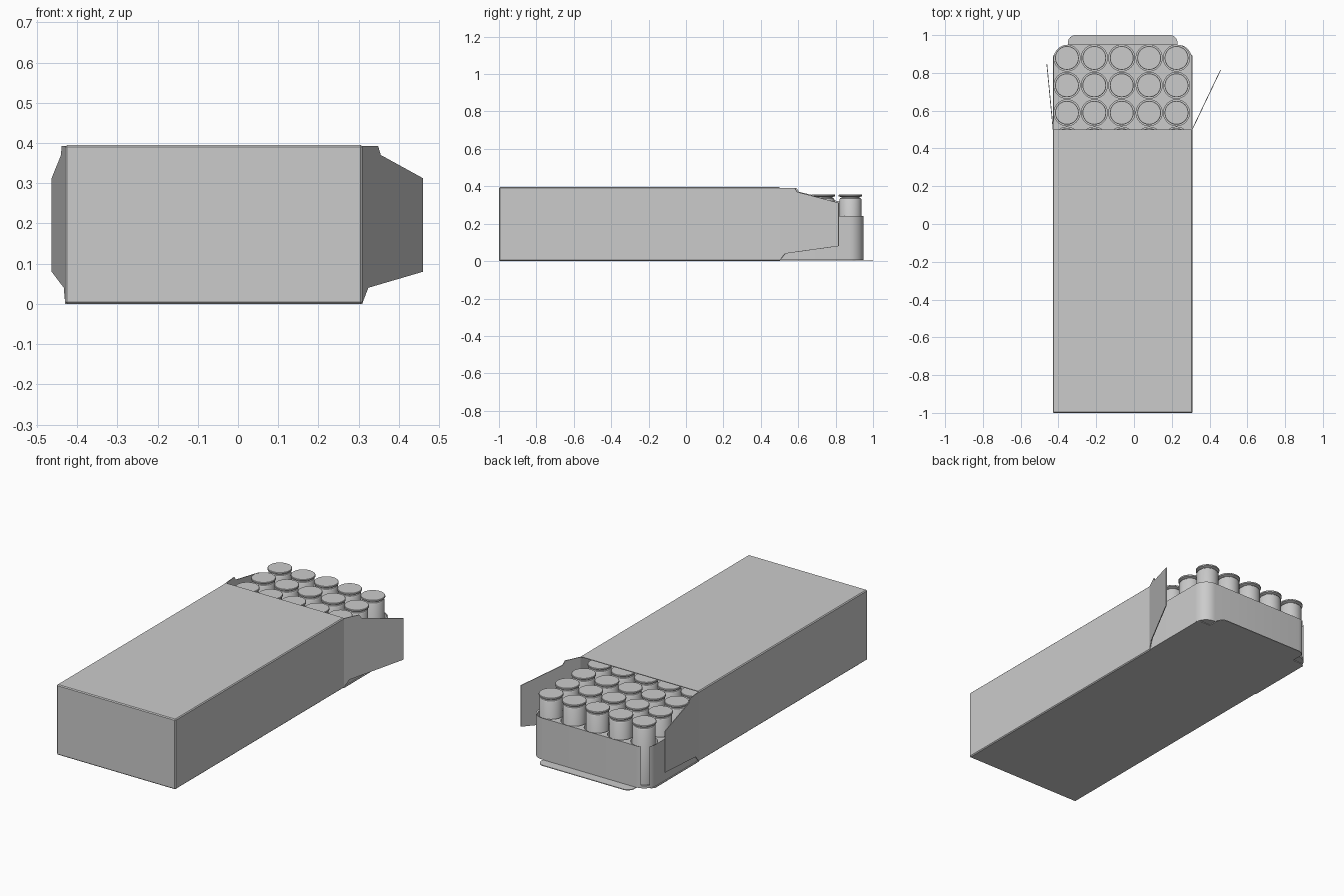
import bpy, bmesh, math
from mathutils import Matrix

if "Cube" in bpy.data.objects:
    bpy.data.objects.remove(bpy.data.objects["Cube"])

X0, X1, H, OPEN = -0.43, 0.31, 0.395, 0.5
T = 0.004
PITCH, COLS, ROWS = 0.145, 5, 10
VX, VY = -0.355, 0.879


def finish(bm, name, smooth=False):
    bmesh.ops.recalc_face_normals(bm, faces=bm.faces)
    me = bpy.data.meshes.new(name)
    bm.to_mesh(me)
    bm.free()
    ob = bpy.data.objects.new(name, me)
    bpy.context.collection.objects.link(ob)
    if smooth:
        bpy.ops.object.select_all(action='DESELECT')
        bpy.context.view_layer.objects.active = ob
        ob.select_set(True)
        bpy.ops.object.shade_smooth_by_angle(angle=math.radians(35))
    return ob


def prism(points, depth):
    """Flat outline in XY pulled up by depth."""
    bm = bmesh.new()
    face = bm.faces.new([bm.verts.new((x, y, 0)) for x, y in points])
    ext = bmesh.ops.extrude_face_region(bm, geom=[face])
    verts = [v for v in ext['geom'] if isinstance(v, bmesh.types.BMVert)]
    bmesh.ops.translate(bm, vec=(0, 0, depth), verts=verts)
    return bm


def arc(cx, cy, r, a0, a1, n=8):
    return [(cx + r * math.cos(math.radians(a0 + (a1 - a0) * i / n)),
             cy + r * math.sin(math.radians(a0 + (a1 - a0) * i / n))) for i in range(n + 1)]


def rounded_rect(x0, x1, y0, y1, r):
    return (arc(x1 - r, y1 - r, r, 0, 90) + arc(x0 + r, y1 - r, r, 90, 180)
            + arc(x0 + r, y0 + r, r, 180, 270) + arc(x1 - r, y0 + r, r, 270, 360))


# Carton sleeve: hollow box, open at the back end
bm = bmesh.new()
bmesh.ops.create_cube(bm, size=1)
for v in bm.verts:
    v.co = (X1 if v.co.x > 0 else X0, OPEN if v.co.y > 0 else -1, H if v.co.z > 0 else 0)
bmesh.ops.delete(bm, geom=[f for f in bm.faces if f.calc_center_median().y > OPEN - 0.01],
                 context='FACES_ONLY')
bmesh.ops.bevel(bm, geom=[e for e in bm.edges if len(e.link_faces) == 2],
                offset=0.005, segments=1, affect='EDGES')
sleeve = finish(bm, "carton_sleeve")
mod = sleeve.modifiers.new("board", 'SOLIDIFY')
mod.thickness, mod.offset = T, -1

# Splayed side flaps: outline is (distance from hinge, height)
FLAP = [(0, 0.003), (0.033, 0.04), (0.35, 0.08), (0.35, 0.312),
        (0.105, 0.37), (0.09, 0.392), (0, 0.392)]
for name, x, angle in (("left_flap", X0 + T / 2, 95.5), ("right_flap", X1 - T / 2, 64.5)):
    bm = prism(FLAP, T)
    bm.transform(Matrix.Translation((x, OPEN, 0)) @ Matrix.Rotation(math.radians(angle), 4, 'Z')
                 @ Matrix.Rotation(math.radians(90), 4, 'X') @ Matrix.Translation((0, 0, -T / 2)))
    finish(bm, name)

# Bottom closure flap with its rounded tuck tab
tab = arc(0.19, 0.96, 0.04, 0, 90) + arc(-0.31, 0.96, 0.04, 90, 180)
outline = [(X0, OPEN), (X1, OPEN), (X1, 0.89), (0.295, 0.905), (0.23, 0.905)] + tab \
    + [(-0.35, 0.905), (-0.415, 0.905), (X0, 0.89)]
finish(prism(outline, T), "bottom_flap")

# Sliding tray with a round cell for every vial
bm = prism(rounded_rect(-0.426, 0.306, VY - 9 * PITCH - 0.07, VY + 0.07, 0.075), 0.234)
bmesh.ops.translate(bm, vec=(0, 0, 0.006), verts=bm.verts)
tray = finish(bm, "vial_tray")

centres = [(VX + i * PITCH, VY - j * PITCH) for j in range(ROWS) for i in range(COLS)]
bm = bmesh.new()
for cx, cy in centres:
    bmesh.ops.create_cone(bm, cap_ends=True, segments=32, radius1=0.069, radius2=0.069,
                          depth=0.4, matrix=Matrix.Translation((cx, cy, 0.22)))
cutter = finish(bm, "cell_cutter")
cut = tray.modifiers.new("cells", 'BOOLEAN')
cut.operation, cut.solver, cut.object = 'DIFFERENCE', 'EXACT', cutter
bpy.context.view_layer.objects.active = tray
tray.select_set(True)
bpy.ops.object.modifier_apply(modifier="cells")
bpy.data.objects.remove(cutter)
bpy.ops.object.shade_smooth_by_angle(angle=math.radians(35))

# Vials: one turned profile, repeated on the grid
PROFILE = [(0, 0.021), (0.059, 0.021), (0.059, 0.33), (0.055, 0.336), (0.048, 0.338),
           (0.048, 0.342), (0.063, 0.347), (0.063, 0.354), (0.061, 0.356), (0, 0.356)]
bm = bmesh.new()
vs = [bm.verts.new((r, 0, z)) for r, z in PROFILE]
es = [bm.edges.new(pair) for pair in zip(vs, vs[1:])]
bmesh.ops.spin(bm, geom=vs + es, cent=(0, 0, 0), axis=(0, 0, 1),
               angle=2 * math.pi, steps=32)
bmesh.ops.remove_doubles(bm, verts=bm.verts, dist=0.0001)
vial = finish(bm, "vial", smooth=True)
for k, (cx, cy) in enumerate(centres):
    ob = vial
    if k:
        ob = vial.copy()
        bpy.context.collection.objects.link(ob)
    ob.location = (cx, cy, 0)
